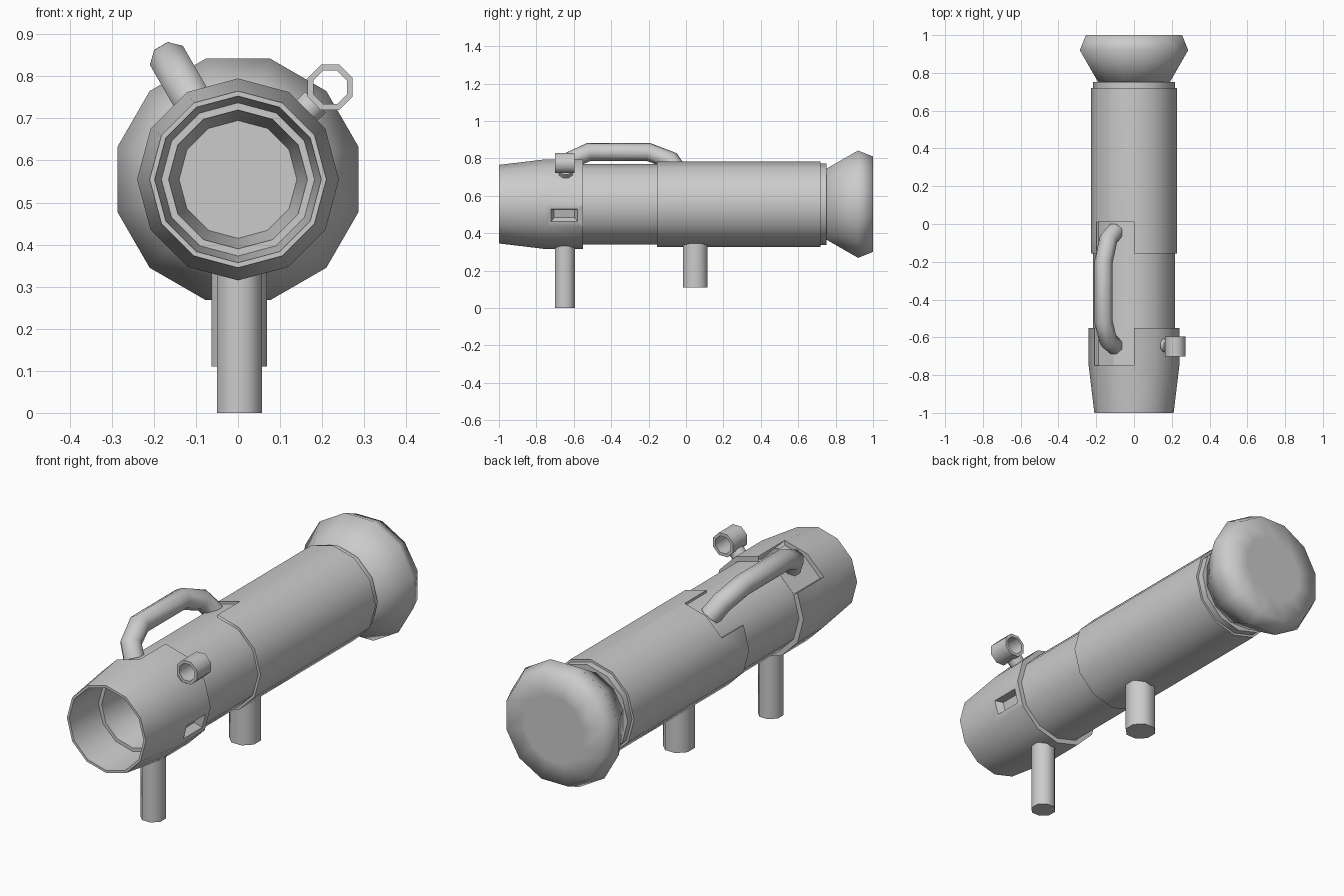
import bpy, bmesh
from math import sin, cos, pi, radians
from mathutils import Vector, Matrix

if "Cube" in bpy.data.objects:
    bpy.data.objects.remove(bpy.data.objects["Cube"])

CZ = 0.555  # height of the tube axis


def finish(name, bm, angle=40):
    bmesh.ops.remove_doubles(bm, verts=bm.verts, dist=1e-5)
    bmesh.ops.recalc_face_normals(bm, faces=bm.faces)
    me = bpy.data.meshes.new(name)
    bm.to_mesh(me)
    bm.free()
    ob = bpy.data.objects.new(name, me)
    bpy.context.collection.objects.link(ob)
    bpy.ops.object.select_all(action='DESELECT')
    ob.select_set(True)
    bpy.context.view_layer.objects.active = ob
    if angle:
        bpy.ops.object.shade_smooth_by_angle(angle=radians(angle))
    return ob


def skin(bm, rings, caps=False):
    """Bridge a list of point rings with quads."""
    vs = [[bm.verts.new(p) for p in ring] for ring in rings]
    n = len(vs[0])
    for a, b in zip(vs, vs[1:]):
        for i in range(n):
            bm.faces.new((a[i], a[(i + 1) % n], b[(i + 1) % n], b[i]))
    if caps:
        bm.faces.new(vs[0])
        bm.faces.new(vs[-1])


def lathe(name, profile, n=12, phase=0.0, centre=(0, 0, CZ), angle=40):
    """Revolve (radius, y) points about the y direction."""
    bm = bmesh.new()
    cx, cy, cz = centre
    skin(bm, [[(cx + r * cos(phase + 2 * pi * i / n), cy + y,
                cz + r * sin(phase + 2 * pi * i / n)) for i in range(n)]
              for r, y in profile])
    bmesh.ops.dissolve_degenerate(bm, dist=1e-6, edges=bm.edges)
    return finish(name, bm, angle)


def rod(name, p0, p1, r, n=8):
    """Prism between two points, flats facing the axes."""
    p0, p1 = Vector(p0), Vector(p1)
    bm = bmesh.new()
    side = Vector((0, 1, 0))
    up = (p1 - p0).normalized().cross(side)
    R = r / cos(pi / n)
    skin(bm, [[p + side * R * cos((i + .5) * 2 * pi / n) + up * R * sin((i + .5) * 2 * pi / n)
               for i in range(n)] for p in (p0, p1)], caps=True)
    return finish(name, bm, 50)


def cut(target, cutter):
    cutter.hide_render = True
    cutter.hide_viewport = True
    m = target.modifiers.new("cut", 'BOOLEAN')
    m.object = cutter
    m.solver = 'EXACT'


def notch(name, y0, y1, r0):
    """Wedge over the two upper left facets."""
    bm = bmesh.new()
    pts = [(r0, 90), (r0, 120), (r0, 150), (.4, 150), (.4, 120), (.4, 90)]
    skin(bm, [[(r * cos(radians(a)), y, CZ + r * sin(radians(a))) for r, a in pts]
              for y in (y0, y1)], caps=True)
    return finish(name, bm, 0)


# tube: muzzle, middle, sleeve, collar, flared rear
muzzle = lathe("muzzle_section", [(0, -.55), (.24, -.55), (.24, -.75), (.21, -1), (.198, -1),
                                  (.182, -.8), (.165, -.8), (.14, -.6), (0, -.6)])
lathe("middle_tube", [(0, -.58), (.216, -.58), (.216, .1), (0, .1)])
sleeve = lathe("rear_sleeve", [(0, -.155), (.228, -.155), (.228, .72), (0, .72)])
lathe("rear_collar", [(0, .70), (.217, .70), (.217, .752), (0, .752)])
lathe("flared_rear", [(0, .74), (.19, .74), (.297, .92), (.264, 1.0), (.16, 1.0), (0, 1.0)],
      phase=pi / 12, angle=75)

# recesses under the handle feet
cut(muzzle, notch("muzzle_notch_cutter", -.75, -.5, .217))
cut(sleeve, notch("sleeve_notch_cutter", -.2, .01, .212))

# tapered side port
bm = bmesh.new()
skin(bm, [[(x, sy * hy, sz * hz) for sy, sz in ((-1, -1), (1, -1), (1, 1), (-1, 1))]
          for x, hy, hz in ((-.035, .055, .022), (.02, .08, .042))], caps=True)
a = radians(-15)
bm.transform(Matrix.Translation((.232 * cos(a), -.65, CZ + .232 * sin(a)))
             @ Matrix.Rotation(-a, 4, 'Y'))
cut(muzzle, finish("side_port_cutter", bm, 0))

# carrying handle, swept in a plane leaning 30 degrees left
path = [(.20, -.04), (.27, -.08), (.322, -.20), (.322, -.52), (.27, -.62), (.20, -.645)]
out = Vector((cos(radians(120)), 0, sin(radians(120))))
pts = [out * r + Vector((0, y, CZ)) for r, y in path]
side = Vector((sin(radians(120)), 0, -cos(radians(120))))
rings = []
for i, p in enumerate(pts):
    d0 = (p - pts[max(i - 1, 0)]).normalized()
    d1 = (pts[min(i + 1, len(pts) - 1)] - p).normalized()
    t = (d0 + d1).normalized()
    nrm = t.cross(side)
    rings.append([p + side * .049 * cos((k + .5) * pi / 4) + nrm * .049 * sin((k + .5) * pi / 4)
                  for k in range(8)])
bm = bmesh.new()
skin(bm, rings, caps=True)
finish("carrying_handle", bm, 60)

# ring sight and its stem
lathe("ring_sight", [(.058, -.053), (.058, .053), (.043, .053), (.043, -.053), (.058, -.053)],
      n=8, phase=pi / 8, centre=(.219, -.648, .774), angle=50)
rod("sight_stem", (.14, -.643, CZ + .14), (.184, -.643, CZ + .184), .035)

# grips below the tube
rod("front_grip", (.003, -.648, 0), (.003, -.648, .36), .0535)
rod("rear_grip", (.003, .05, .11), (.003, .05, .38), .066)
